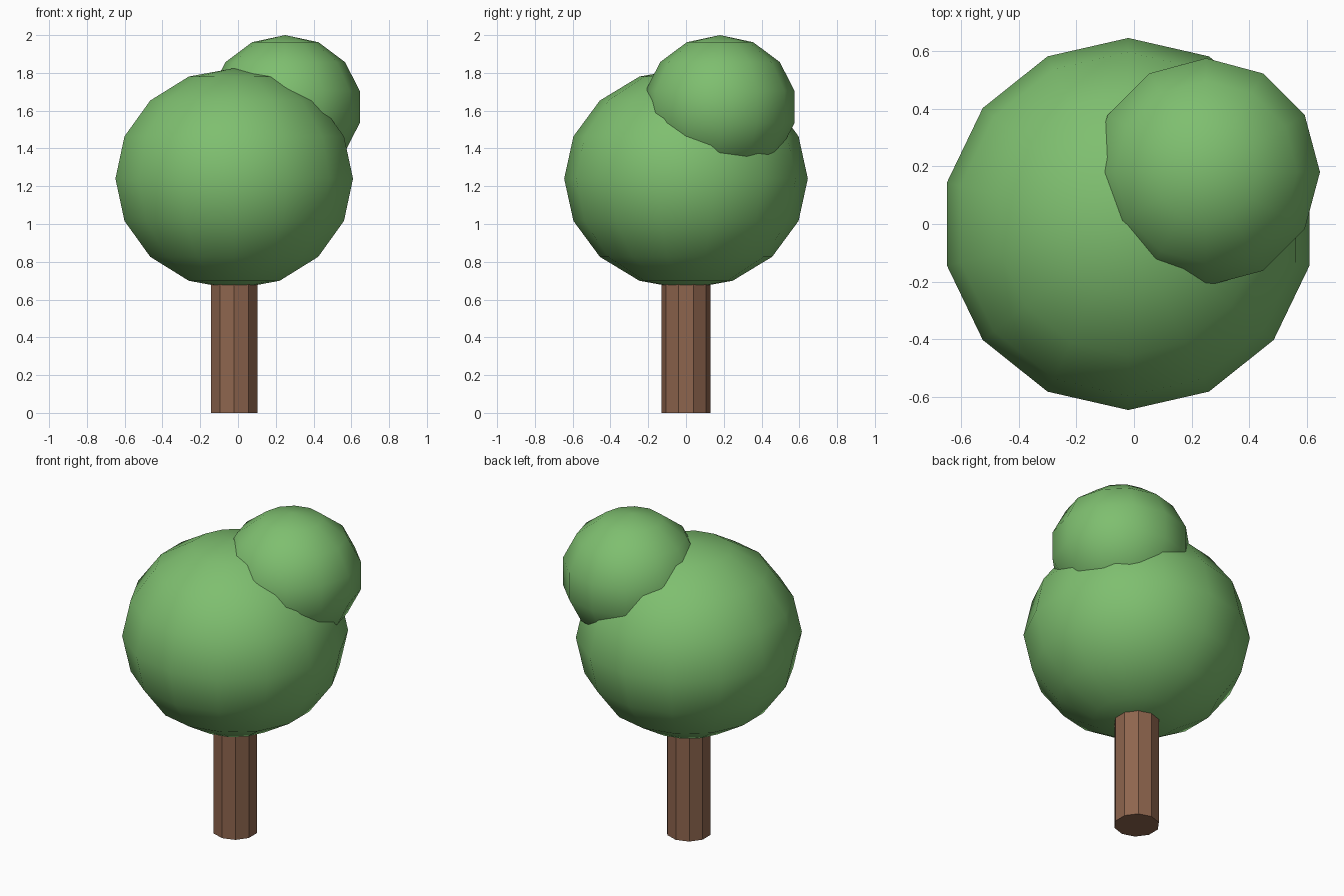
import bpy, bmesh
from math import sin, cos, pi
from mathutils import Vector

if "Cube" in bpy.data.objects:
    bpy.data.objects.remove(bpy.data.objects["Cube"])


def material(name, rgb):
    mat = bpy.data.materials.new(name)
    mat.diffuse_color = (*rgb, 1)
    mat.use_nodes = True
    mat.node_tree.nodes["Principled BSDF"].inputs["Base Color"].default_value = mat.diffuse_color
    return mat


def lathe(name, profile, sides, centre, mat, smooth):
    """Spin a (radius, z) profile around z, starting on the +y side."""
    bm = bmesh.new()
    verts = [bm.verts.new((0, r, z)) for r, z in profile]
    edges = [bm.edges.new(pair) for pair in zip(verts, verts[1:])]
    bmesh.ops.spin(bm, geom=verts + edges, cent=(0, 0, 0), axis=(0, 0, 1),
                   angle=2 * pi, steps=sides)
    bmesh.ops.remove_doubles(bm, verts=bm.verts, dist=0.0005)
    # close open ends with a single polygon
    rim = [e for e in bm.edges if e.is_boundary]
    if rim:
        bmesh.ops.holes_fill(bm, edges=rim, sides=0)
    bmesh.ops.recalc_face_normals(bm, faces=bm.faces)
    for f in bm.faces:
        f.smooth = smooth
    mesh = bpy.data.meshes.new(name)
    bm.to_mesh(mesh)
    bm.free()
    mesh.materials.append(mat)
    obj = bpy.data.objects.new(name, mesh)
    obj.location = Vector(centre)
    bpy.context.collection.objects.link(obj)
    return obj


def ball(name, radius, height, sides, rings, centre, mat):
    profile = [(radius * sin(pi * i / rings), height * cos(pi * i / rings))
               for i in range(rings + 1)]
    return lathe(name, profile, sides, centre, mat, True)


bark = material("bark", (0.27, 0.13, 0.075))
leaf = material("leaf", (0.21, 0.52, 0.16))

# Ten-sided trunk, running up inside the crown
lathe("trunk", [(0.13, 0), (0.13, 0.9)], 10, (-0.02, 0, 0), bark, False)

# Large flattened crown and the smaller tuft on its back right shoulder
ball("main_crown", 0.645, 0.585, 14, 8, (-0.02, 0, 1.24), leaf)
ball("small_crown", 0.405, 0.38, 12, 7, (0.25, 0.18, 1.62), leaf)
